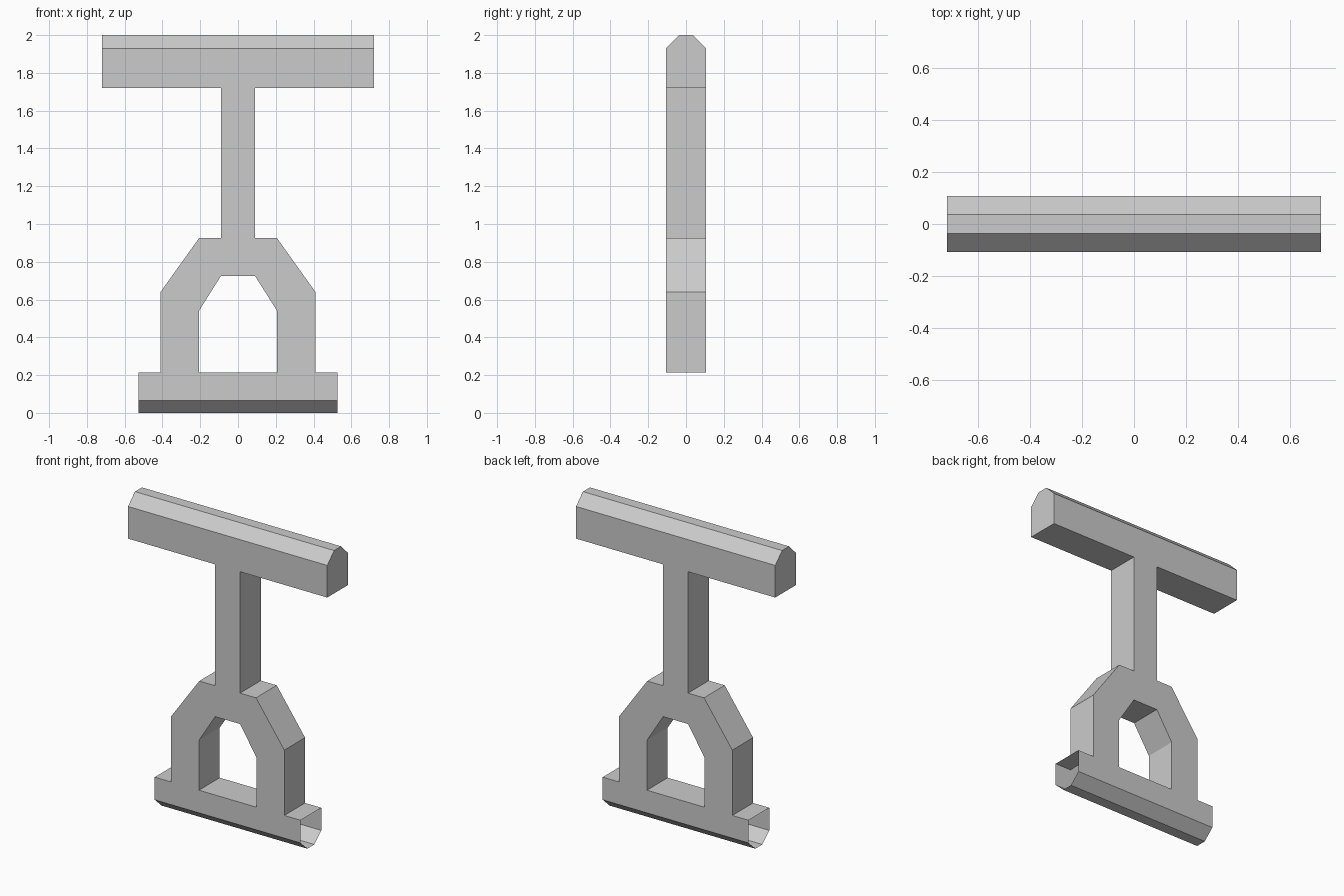
import bpy

if "Cube" in bpy.data.objects:
    bpy.data.objects.remove(bpy.data.objects["Cube"])

D = 0.107      # half depth of the whole model
FLAT = 0.036   # half width of the narrow flat on each bevelled bar


def half_object(name, verts, faces):
    """Make the right half and mirror it over x = 0."""
    mesh = bpy.data.meshes.new(name)
    mesh.from_pydata(verts, [], faces)
    obj = bpy.data.objects.new(name, mesh)
    bpy.context.collection.objects.link(obj)
    mod = obj.modifiers.new("mirror", 'MIRROR')
    mod.use_clip = True
    return obj


def plate(name, outline, open_edges):
    """Extrude an x-z outline through the depth, leaving some edges unwalled."""
    n = len(outline)
    verts = [(x, -D, z) for x, z in outline] + [(x, D, z) for x, z in outline]
    faces = [list(range(n))[::-1], list(range(n, 2 * n))]
    for i in range(n):
        if i not in open_edges:
            j = (i + 1) % n
            faces.append([i, j, j + n, i + n])
    return half_object(name, verts, faces)


def bevelled_strip(name, path, length, capped):
    """Run a y-z path along x, optionally closing the outer end."""
    n = len(path)
    verts = [(x, y, z) for x in (0, length) for y, z in path]
    faces = [[i, i + n, i + n + 1, i + 1] for i in range(n - 1)]
    if capped:
        faces.append(list(range(n, 2 * n))[::-1])
    return half_object(name, verts, faces)


# Crossbar, stem, forked yoke and base as one continuous plate (right half)
outline = [
    (0, 1.93), (0.72, 1.93), (0.72, 1.72), (0.09, 1.72),     # crossbar
    (0.09, 0.927), (0.205, 0.927), (0.41, 0.64), (0.41, 0.213),  # stem, yoke
    (0.527, 0.213), (0.527, 0.065), (0, 0.065),              # base
    (0, 0.213), (0.207, 0.213), (0.207, 0.54), (0.09, 0.725), (0, 0.725),
]
# open: bevel seams, the hollow base end, and the mirror plane
plate("yoke_frame", outline, {0, 8, 9, 10, 15})

# Bevelled ridge on top of the crossbar, closed ends
bevelled_strip("crossbar_ridge",
               [(-D, 1.93), (-FLAT, 2.0), (FLAT, 2.0), (D, 1.93)], 0.72, True)

# Bevelled underside of the base, open ends
bevelled_strip("base_keel",
               [(D, 0.065), (FLAT, 0), (-FLAT, 0), (-D, 0.065)], 0.527, False)
